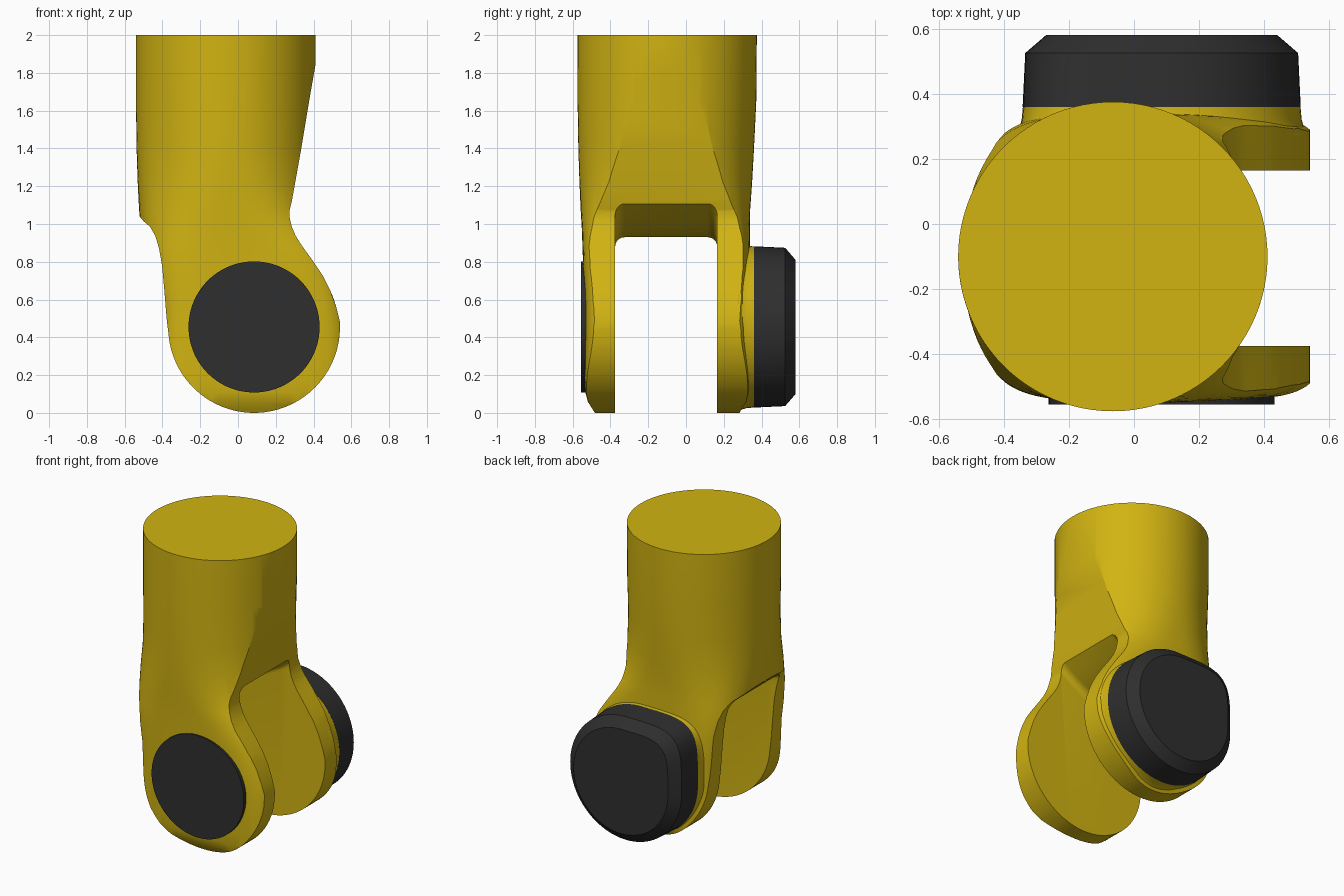
import bpy, bmesh, math

if "Cube" in bpy.data.objects:
    bpy.data.objects.remove(bpy.data.objects["Cube"])


def material(name, rgb):
    m = bpy.data.materials.new(name)
    m.diffuse_color = (*rgb, 1)
    m.use_nodes = True
    m.node_tree.nodes["Principled BSDF"].inputs["Base Color"].default_value = m.diffuse_color
    return m


YELLOW = material("yellow", (0.64, 0.455, 0.006))
DARK = material("charcoal", (0.028, 0.028, 0.028))


def loft(name, rings, mat):
    """Closed solid through a list of rings with equal point counts."""
    bm = bmesh.new()
    rows = [[bm.verts.new(p) for p in ring] for ring in rings]
    n = len(rows[0])
    for a, b in zip(rows, rows[1:]):
        for i in range(n):
            j = (i + 1) % n
            bm.faces.new((a[i], a[j], b[j], b[i]))
    bm.faces.new(rows[0][::-1])
    bm.faces.new(rows[-1])
    bmesh.ops.recalc_face_normals(bm, faces=bm.faces)
    me = bpy.data.meshes.new(name)
    bm.to_mesh(me)
    bm.free()
    me.materials.append(mat)
    ob = bpy.data.objects.new(name, me)
    bpy.context.collection.objects.link(ob)
    return ob


def power(v, e):
    return math.copysign(abs(v) ** e, v)


def boolean(ob, cutter, operation):
    mod = ob.modifiers.new(operation.lower(), 'BOOLEAN')
    mod.object, mod.operation, mod.solver = cutter, operation, 'EXACT'
    bpy.context.view_layer.objects.active = ob
    bpy.ops.object.modifier_apply(modifier=mod.name)
    bpy.data.objects.remove(cutter)


def smooth(ob, angle=30):
    bpy.ops.object.select_all(action='DESELECT')
    ob.select_set(True)
    bpy.context.view_layer.objects.active = ob
    bpy.ops.object.shade_smooth_by_angle(angle=math.radians(angle))


def section(z, cx, hx, cy, hy, n, count=96):
    ring = []
    for i in range(count):
        t = 2 * math.pi * i / count
        ring.append((cx + hx * power(math.cos(t), 2 / n),
                     cy + hy * power(math.sin(t), 2 / n), z))
    return ring


# Arm: round column that becomes boxy towards the fork
# height, centre x, half x, centre y, half y, squareness
stations = [(-0.02, 0.085, 0.42, -0.1, 0.37, 6), (0.02, 0.085, 0.44, -0.1, 0.395, 6),
            (0.06, 0.085, 0.46, -0.1, 0.42, 6), (0.11, 0.085, 0.48, -0.1, 0.433, 6),
            (0.2, 0.085, 0.51, -0.1, 0.436, 6), (0.45, 0.085, 0.51, -0.1, 0.438, 6),
            (0.6, 0.07, 0.51, -0.1, 0.44, 5.2), (0.75, 0.035, 0.51, -0.103, 0.441, 4.5),
            (0.88, 0.0, 0.5, -0.105, 0.443, 3.6), (0.98, -0.035, 0.48, -0.107, 0.445, 2.9),
            (1.08, -0.057, 0.467, -0.109, 0.449, 2.5), (1.22, -0.063, 0.468, -0.107, 0.457, 2.15),
            (1.4, -0.065, 0.472, -0.105, 0.465, 2), (1.65, -0.065, 0.475, -0.101, 0.473, 2),
            (2.0, -0.065, 0.475, -0.1, 0.475, 2)]
arm = loft("forked_arm", [section(*s) for s in stations], YELLOW)

# Side outline that trims the arm: slanted flat, waist and round fork end
PX, PZ, PR = 0.085, 0.455, 0.455
outline = [(0.45, 2.1), (0.425, 1.95), (0.408, 1.83), (0.385, 1.7), (0.335, 1.4), (0.285, 1.12),
           (0.272, 1.07), (0.274, 1.03), (0.285, 0.985), (0.304, 0.94), (0.335, 0.89),
           (0.4, 0.8), (0.45, 0.725), (0.49, 0.645), (0.52, 0.56)]
for i in range(37):
    t = math.radians(4 - 174 * i / 36)
    outline.append((PX + PR * math.cos(t), PZ + PR * math.sin(t)))
outline += [(-0.378, 0.5), (-0.39, 0.65), (-0.402, 0.78), (-0.418, 0.87), (-0.437, 0.935),
            (-0.465, 0.985), (-0.5, 1.015), (-0.525, 1.045), (-0.6, 1.1), (-0.6, 2.1)]
trim = loft("outline_trim", [[(x, y, z) for x, z in outline] for y in (-0.8, 0.8)], YELLOW)
boolean(arm, trim, 'INTERSECT')

# Slot between the prongs, with a sloping, round-cornered ceiling
Y0, Y1, R = -0.375, 0.165, 0.05
slot_rings = []
for x, top in [(-0.7, 1.06), (-0.5, 0.99), (-0.35, 0.95), (-0.15, 0.93), (0, 0.955),
               (0.1, 0.995), (0.2, 1.05), (0.3, 1.12), (0.7, 1.35)]:
    ring = [(x, Y1, -0.1)]
    for cy, start in ((Y1 - R, 0), (Y0 + R, 90)):
        for k in range(7):
            t = math.radians(start + 15 * k)
            ring.append((x, cy + R * math.cos(t), top - R + R * math.sin(t)))
    slot_rings.append(ring + [(x, Y0, -0.1)])
boolean(arm, loft("slot_cutter", slot_rings, YELLOW), 'DIFFERENCE')
smooth(arm, 28)


def pivot_ring(y, r, corner=2, count=96):
    """Circle around the pivot; corner > 2 squares its upper left quarter."""
    ring = []
    for i in range(count):
        t = 2 * math.pi * i / count
        c, s = math.cos(t), math.sin(t)
        e = 2 / corner if c < 0 < s else 1
        ring.append((PX + r * power(c, e), y, PZ + r * power(s, e)))
    return ring


# Pivot parts: yellow mount and dark cap behind, dark disc in front
for name, mat, corner, steps in [
        ("cap_mount", YELLOW, 4.5, [(0.2, 0.44), (0.275, 0.447), (0.295, 0.437),
                                    (0.32, 0.43), (0.362, 0.426)]),
        ("motor_cap", DARK, 4.5, [(0.36, 0.427), (0.525, 0.419), (0.58, 0.355)]),
        ("front_disc", DARK, 2, [(-0.5, 0.347), (-0.555, 0.347)])]:
    smooth(loft(name, [pivot_ring(y, r, corner) for y, r in steps], mat))
